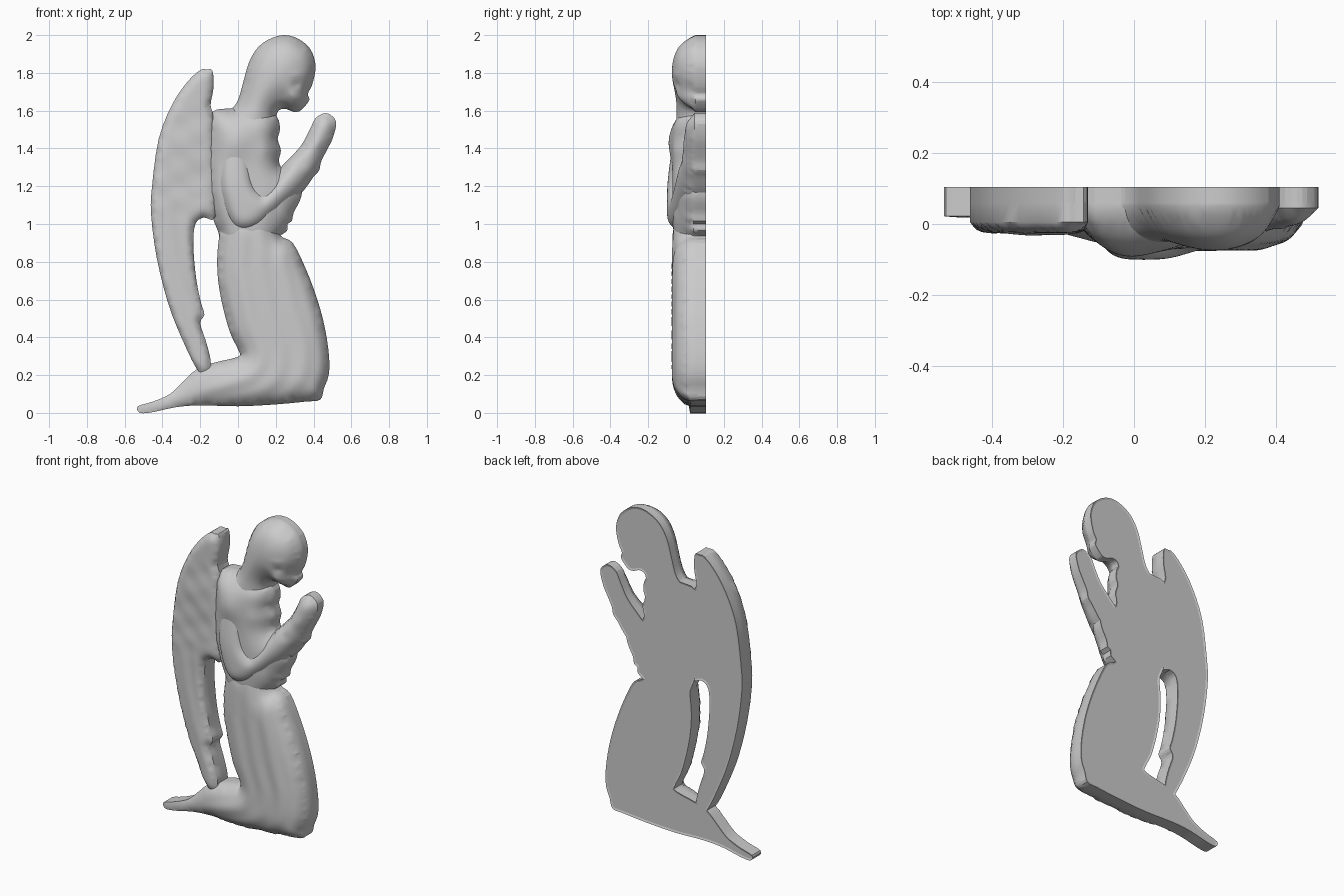
import bpy, bmesh, math
from mathutils import Vector
from mathutils.geometry import delaunay_2d_cdt

if "Cube" in bpy.data.objects:
    bpy.data.objects.remove(bpy.data.objects["Cube"])

STEP, SEAM, BACK = 0.012, 0.06, 0.105
outlines = []


def spline(pts, n=3):
    """Closed Catmull-Rom curve through the outline points, counter-clockwise."""
    p = [Vector(q) for q in pts]
    out, m = [], len(p)
    for i in range(m):
        a, b, c, d = p[i - 1], p[i], p[(i + 1) % m], p[(i + 2) % m]
        if (c - b).length < 0.03:
            out.append(b)
            continue
        for k in range(n):
            t = k / n
            out.append(0.5 * (2 * b + (c - a) * t + (2 * a - 5 * b + 4 * c - d) * t * t
                              + (3 * b - a - 3 * c + d) * t ** 3))
    area = sum(out[i - 1].cross(out[i]) for i in range(len(out)))
    return out if area > 0 else out[::-1]


def distance(x, z, chain, closed=True):
    best = 9.0
    for i in range(0 if closed else 1, len(chain)):
        ax, az = chain[i - 1]
        bx, bz = chain[i]
        dx, dz = bx - ax, bz - az
        t = ((x - ax) * dx + (z - az) * dz) / (dx * dx + dz * dz + 1e-12)
        t = min(1, max(0, t))
        best = min(best, (ax + t * dx - x) ** 2 + (az + t * dz - z) ** 2)
    return math.sqrt(best)


def inside(x, z, poly):
    hit = False
    for i in range(len(poly)):
        ax, az = poly[i - 1]
        bx, bz = poly[i]
        if (az > z) != (bz > z) and x < ax + (z - az) * (bx - ax) / (bz - az):
            hit = not hit
    return hit


def ramp(v, v0, v1, a, b):
    t = min(1, max(0, (v - v0) / (v1 - v0)))
    return a + (b - a) * t * t * (3 - 2 * t)


def finish(name, bm, facing, angle):
    bmesh.ops.recalc_face_normals(bm, faces=bm.faces)
    if sum(f.normal.y * f.calc_area() for f in bm.faces) * facing < 0:
        bmesh.ops.reverse_faces(bm, faces=bm.faces)
    me = bpy.data.meshes.new(name)
    bm.to_mesh(me)
    bm.free()
    ob = bpy.data.objects.new(name, me)
    bpy.context.collection.objects.link(ob)
    bpy.context.view_layer.objects.active = ob
    ob.select_set(True)
    bpy.ops.object.shade_smooth_by_angle(angle=math.radians(angle))
    ob.select_set(False)


def extrude_rim(bm, y):
    rim = [e for e in bm.edges if e.is_boundary]
    for v in bmesh.ops.extrude_edge_only(bm, edges=rim)["geom"]:
        if isinstance(v, bmesh.types.BMVert):
            v.co.y = y


def relief(name, pts, rim, depth, radius, bumps=(), extra=None, passes=8):
    """Inflated relief: straight wall up to the rim, then a soft dome."""
    poly = spline(pts)
    outlines.append(poly)
    xs, zs = [p.x for p in poly], [p.y for p in poly]
    verts = list(poly)
    for j in range(int((max(zs) - min(zs)) / STEP) + 1):
        for i in range(int((max(xs) - min(xs)) / STEP) + 1):
            x = min(xs) + (i + 0.5 * (j % 2)) * STEP
            z = min(zs) + j * STEP
            if inside(x, z, poly) and distance(x, z, poly) > 0.007:
                verts.append(Vector((x, z)))
    co, _, faces, *_ = delaunay_2d_cdt(verts, [], [list(range(len(poly)))], 1, 1e-5)
    bm = bmesh.new()
    vs = [bm.verts.new((c.x, rim, c.y)) for c in co]
    for f in faces:
        bm.faces.new([vs[i] for i in f])
    inner = [v for v in vs if v.link_edges and not v.is_boundary]
    fade = {}
    for v in inner:
        x, z = v.co.x, v.co.z
        t = min(1, distance(x, z, poly) / radius)
        fade[v] = t
        d = depth(x, z) if callable(depth) else depth
        v.co.y = rim - d * math.sqrt(1 - (1 - t) ** 2)
    for _ in range(passes):
        new = [sum(e.other_vert(v).co.y for e in v.link_edges) / len(v.link_edges) for v in inner]
        for v, y in zip(inner, new):
            v.co.y = 0.4 * v.co.y + 0.6 * y
    for v in inner:
        x, z = v.co.x, v.co.z
        h = sum(a * math.exp(-((x - bx) / sx) ** 2 - ((z - bz) / sz) ** 2) for bx, bz, sx, sz, a in bumps)
        h += extra(x, z) if extra else 0
        v.co.y = min(rim, v.co.y - h * ramp(fade[v], .1, .7, 0, 1))
    extrude_rim(bm, SEAM)
    finish(name, bm, -1, 38)


# Wing with faint layered short feathers above and long feather grooves below
wing_edge = [(-.22, .235), (-.30, .4), (-.37, .58), (-.43, .82), (-.46, 1.05), (-.455, 1.2),
             (-.42, 1.45), (-.35, 1.63), (-.27, 1.75), (-.20, 1.815)]
wing = wing_edge + [(-.165, 1.818), (-.135, 1.812), (-.13, 1.72), (-.145, 1.63), (-.13, 1.56), (-.12, 1.3),
                    (-.12, 1.04), (-.18, 1.035), (-.22, 1.01), (-.235, .95), (-.235, .85), (-.22, .7),
                    (-.195, .58), (-.178, .52), (-.20, .475), (-.17, .38), (-.145, .28), (-.15, .22), (-.18, .205)]


def feathers(x, z):
    d = distance(x, z, wing_edge, False)
    long = 0.002 * math.cos(d * 2 * math.pi / 0.09)
    short = 0.0022 * math.sin(z * 42 + 10 * d) * math.cos(x * 30)
    return ramp(z, .95, 1.15, long, short) * ramp(z, 1.55, 1.7, 1, 0)


relief("wing", wing, 0.005, 0.03, 0.05, extra=feathers, passes=5,
       bumps=[(-.25, 1.42, .09, .1, .007), (-.2, 1.1, .05, .04, .005)])

# Robe over the thigh, folded knee, calf and foot
crook = [(-.10, .93), (-.11, .75), (-.05, .45), (.0, .3), (-.22, .21), (-.5, .04)]
robe = [(-.10, .93), (-.085, .99), (-.05, 1.06), (.06, 1.08), (.17, 1.05), (.222, .94), (.29, .90), (.36, .76),
        (.42, .6), (.46, .45), (.482, .3), (.48, .2), (.455, .13), (.435, .07), (.36, .06), (.2, .045), (0, .035),
        (-.2, .04), (-.33, .03), (-.45, .004), (-.52, .0), (-.53, .035), (-.45, .06), (-.36, .10), (-.29, .165),
        (-.22, .23), (-.13, .265), (0, .297), (.003, .33), (-.04, .42), (-.08, .56), (-.105, .7), (-.11, .82)]
relief("robe", robe, 0.022, lambda x, z: ramp(x, -.45, .05, .02, .095), 0.15,
       extra=lambda x, z: 0.0025 * math.cos(distance(x, z, crook, False) * 2 * math.pi / 0.115)
       * ramp(x, -.4, -.1, .3, 1), passes=10)

# Torso with soft cloth creases
torso = [(-.14, 1.59), (-.165, 1.45), (-.165, 1.2), (-.135, 1.04), (-.105, .96), (-.10, .93), (-.085, .88),
         (.06, .83), (.19, .88), (.222, .935), (.26, .965), (.262, 1.0), (.285, 1.015), (.295, 1.06), (.33, 1.13),
         (.335, 1.19), (.28, 1.27), (.23, 1.30), (.217, 1.34), (.227, 1.39), (.21, 1.45), (.222, 1.5), (.205, 1.57),
         (.12, 1.62), (-.03, 1.612)]
relief("torso", torso, 0.04, lambda x, z: ramp(z, .9, 1.15, .108, .112) * ramp(x, .12, .3, 1, .7), 0.14,
       bumps=[(.15, 1.4, .04, .06, .006), (.2, 1.1, .03, .05, -.006), (-.01, 1.43, .08, .09, .02)], passes=14)

# Bowed head with neck flowing into the shoulders; face features as bumps
head = [(-.04, 1.608), (.0, 1.655), (.03, 1.76), (.06, 1.86), (.11, 1.94), (.18, 1.985), (.25, 2.0), (.32, 1.98),
        (.38, 1.93), (.408, 1.86), (.408, 1.8), (.39, 1.73), (.37, 1.69), (.378, 1.66), (.36, 1.63), (.325, 1.597),
        (.29, 1.595), (.25, 1.61), (.215, 1.60), (.203, 1.56), (.205, 1.46), (.17, 1.35), (.06, 1.3), (-.06, 1.34),
        (-.12, 1.45), (-.13, 1.57), (-.09, 1.602)]
relief("head", head, 0.05, lambda x, z: ramp(z, 1.52, 1.82, .114, .128), 0.195,
       bumps=[(.315, 1.735, .024, .018, -.018), (.375, 1.725, .012, .02, -.01), (.35, 1.69, .014, .03, .018),
              (.3, 1.675, .03, .025, .016), (.335, 1.642, .022, .008, -.014), (.325, 1.615, .02, .012, .014),
              (.235, 1.66, .03, .04, -.01), (.34, 1.79, .05, .018, .008)], passes=12)

# Bent arm: shoulder, elbow and forearm rising to the joined hands
arm = [(-.08, 1.5), (-.12, 1.36), (-.125, 1.2), (-.09, 1.05), (-.04, .96), (.03, .935), (.12, .96), (.21, 1.04),
       (.28, 1.11), (.35, 1.18), (.40, 1.25), (.43, 1.285), (.44, 1.33), (.47, 1.39), (.50, 1.45), (.52, 1.53),
       (.50, 1.57), (.46, 1.587), (.41, 1.56), (.38, 1.5), (.33, 1.41), (.24, 1.315), (.17, 1.235), (.125, 1.2),
       (.105, 1.28), (.09, 1.4), (.04, 1.52), (-.03, 1.55)]
relief("arm", arm, 0.045, lambda x, z: ramp(x, .05, .5, .146, .055) - ramp(z, 1.15, 1.5, 0, .03) * ramp(x, .1, .2, 1, 0),
       0.09, bumps=[(.13, 1.14, .03, .03, -.008), (.34, 1.32, .03, .03, -.005), (.42, 1.42, .03, .04, .005)],
       passes=12)

# Back plate: union of all silhouettes with a raised rim and recessed panel
pts, loops = [], []
for poly in outlines:
    loops.append(list(range(len(pts), len(pts) + len(poly))))
    pts += poly
co, _, faces, _, _, owner = delaunay_2d_cdt(pts, [], loops, 0, 1e-5)
bm = bmesh.new()
vs = [bm.verts.new((c.x, BACK, c.y)) for c in co]
for f, own in zip(faces, owner):
    if own:
        bm.faces.new([vs[i] for i in reversed(f)])
bmesh.ops.delete(bm, geom=[v for v in bm.verts if not v.link_faces], context='VERTS')
bm.normal_update()
bmesh.ops.inset_region(bm, faces=bm.faces[:], thickness=0.012, depth=-0.004,
                       use_boundary=True, use_even_offset=False)
extrude_rim(bm, SEAM)
finish("back_plate", bm, 1, 12)
